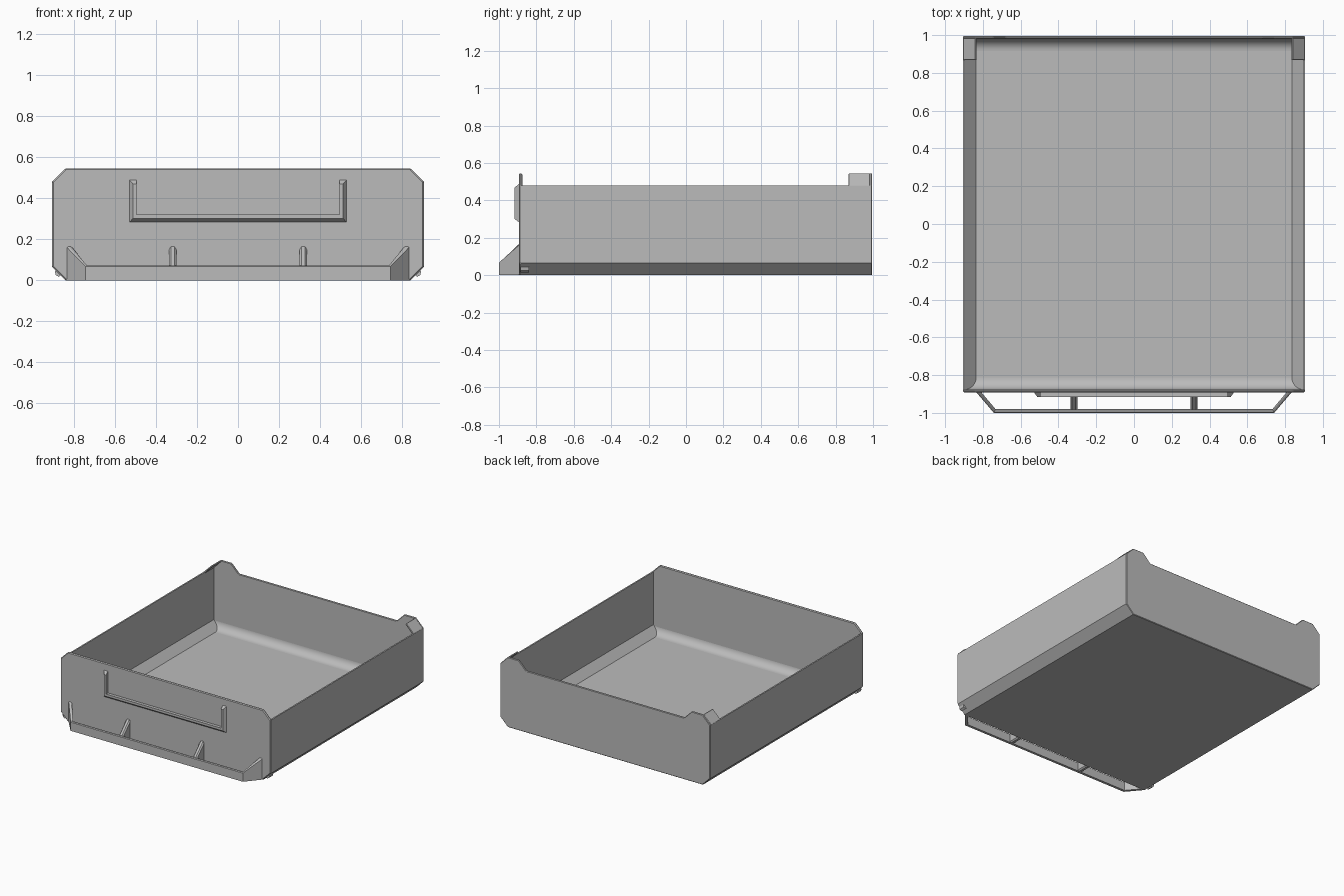
import bpy, bmesh, math
from mathutils import Vector

if "Cube" in bpy.data.objects:
    bpy.data.objects.remove(bpy.data.objects["Cube"], do_unlink=True)

grey = bpy.data.materials.new("plain grey")
grey.use_nodes = True
COLOUR = (0.5, 0.5, 0.5, 1)
grey.diffuse_color = COLOUR
grey.node_tree.nodes["Principled BSDF"].inputs["Base Color"].default_value = COLOUR

W, C, H, RIM = 0.905, 0.065, 0.545, 0.48    # half width, chamfer, plate height, side height
FRONT, BACK = -0.893, 0.995
T = 0.011                                   # wall thickness


def finish(name, bm, bevel=0, smooth=False):
    bmesh.ops.recalc_face_normals(bm, faces=bm.faces)
    mesh = bpy.data.meshes.new(name)
    bm.to_mesh(mesh)
    bm.free()
    mesh.materials.append(grey)
    obj = bpy.data.objects.new(name, mesh)
    bpy.context.collection.objects.link(obj)
    if bevel:
        mod = obj.modifiers.new("edge", 'BEVEL')
        mod.width, mod.segments, mod.limit_method = bevel, 1, 'ANGLE'
    if smooth:
        bpy.ops.object.select_all(action='DESELECT')
        obj.select_set(True)
        bpy.context.view_layer.objects.active = obj
        bpy.ops.object.shade_smooth_by_angle(angle=math.radians(35))
    return obj


def prism(name, points, offset, **kw):
    """Extrude a closed outline of 3D points along an offset."""
    bm = bmesh.new()
    face = bm.faces.new([bm.verts.new(p) for p in points])
    new = bmesh.ops.extrude_face_region(bm, geom=[face])["geom"]
    bmesh.ops.translate(bm, vec=Vector(offset), verts=[v for v in new if isinstance(v, bmesh.types.BMVert)])
    return finish(name, bm, **kw)


def loft(name, sections, **kw):
    """Join matching closed sections and cap both ends."""
    bm = bmesh.new()
    rings = [[bm.verts.new(p) for p in s] for s in sections]
    n = len(rings[0])
    for a, b in zip(rings, rings[1:]):
        for i in range(n):
            bm.faces.new((a[i], a[(i + 1) % n], b[(i + 1) % n], b[i]))
    bm.faces.new(rings[0])
    bm.faces.new(rings[-1])
    return finish(name, bm, **kw)


def mirrored(half):
    """Complete an x-z outline given its right half from bottom to top."""
    return half + [(-x, z) for x, z in reversed(half)]


# Tray body: floor, lower chamfers and side walls in one folded profile
k = T * 0.41
outer = [(-W, RIM), (-W, C), (-W + C, 0), (W - C, 0), (W, C), (W, RIM)]
inner = [(W - T, RIM), (W - T, C + k), (W - C - k, T), (-W + C + k, T), (-W + T, C + k), (-W + T, RIM)]
prism("tray_body", [(x, FRONT + 0.01, z) for x, z in outer + inner], (0, BACK - FRONT - 0.016, 0))

# Front panel with cut corners
panel = mirrored([(W - C, 0), (W, C), (W, H - C), (W - C, H)])
prism("front_panel", [(x, FRONT, z) for x, z in panel], (0, 0.018, 0), bevel=0.006)

# Back panel with raised ears at both corners
back = mirrored([(W - C, 0), (W, C), (W, H - C), (W - C, H), (0.745, H), (0.68, RIM)])
prism("back_panel", [(x, BACK - 0.015, z) for x, z in back], (0, 0.015, 0), bevel=0.004)

# Rounded inner corners where the floor meets the front and back
R = 0.065
for name, y, s in (("front_floor_fillet", FRONT + 0.016, 1), ("back_floor_fillet", BACK - 0.014, -1)):
    steps = [math.radians(a) for a in range(0, 91, 10)]
    curve = [(R - R * math.cos(a), T + R - R * math.sin(a)) for a in steps]
    sections = []
    for side in (-1, 1):
        # Each end follows the sloping lower chamfer
        sections.append([(side * min(W - T, W - C - k + z - T), y + s * d, z) for d, z in curve + [(0, T)]])
    loft(name, sections, smooth=True)

for side, label in ((1, "left"), (-1, "right")):
    # Sloping flap bracing each back ear
    flap = [(W, RIM - 0.01), (W, RIM), (W - C, H), (W - C - 0.008, H - 0.008), (W - T, RIM - 0.008)]
    prism(label + "_ear_flap", [(side * x, 0.868, z) for x, z in flap], (0, BACK - 0.878, 0), bevel=0.003)

    # Small stop nub on the lower chamfer
    nub = [(0.858, 0.03), (0.872, 0.016), (0.888, 0.026), (0.892, 0.045), (0.88, 0.052)]
    prism(label + "_stop_nub", [(side * x, -0.885, z) for x, z in nub], (0, 0.045, 0))

    # Upright support rib
    rib = [(-0.99, 0), (-0.99, 0.07), (-0.89, 0.17), (-0.89, 0)]
    prism(label + "_rib", [(side * 0.318 - 0.018, y, z) for y, z in rib], (0.036, 0, 0), bevel=0.009)

# Front pull rail, its ends swept back and up to the panel
t = 0.02
path = [(-0.84, -0.885, 0.172), (-0.742, -1.0, 0.072), (0.742, -1.0, 0.072), (0.84, -0.885, 0.172)]
sections = []
for x, y, top in path:
    corner = y < -0.99
    dx, dy = (0.009, 0.02) if corner else (0.027, 0)
    ix, iy = x - math.copysign(dx, x), y + dy
    sections.append([(x, y, 0), (x, y, top - 0.005), (x + (ix - x) * 0.3, y + dy * 0.3, top),
                     (x + (ix - x) * 0.7, y + dy * 0.7, top), (ix, iy, top - 0.005), (ix, iy, 0)])
loft("pull_rail", sections)

# Raised label holder: three-sided frame with a bevelled outside
def holder_section(sx, low):
    rim = [(0.528, 0.283, FRONT), (0.511, 0.302, -0.917), (0.495, 0.32, -0.917), (0.495, 0.32, FRONT)]
    tops = (0.488, 0.468, 0.468, 0.488)
    return [(sx * x, y, z if low else top) for (x, z, y), top in zip(rim, tops)]

loft("label_holder", [holder_section(-1, False), holder_section(-1, True),
                      holder_section(1, True), holder_section(1, False)])
